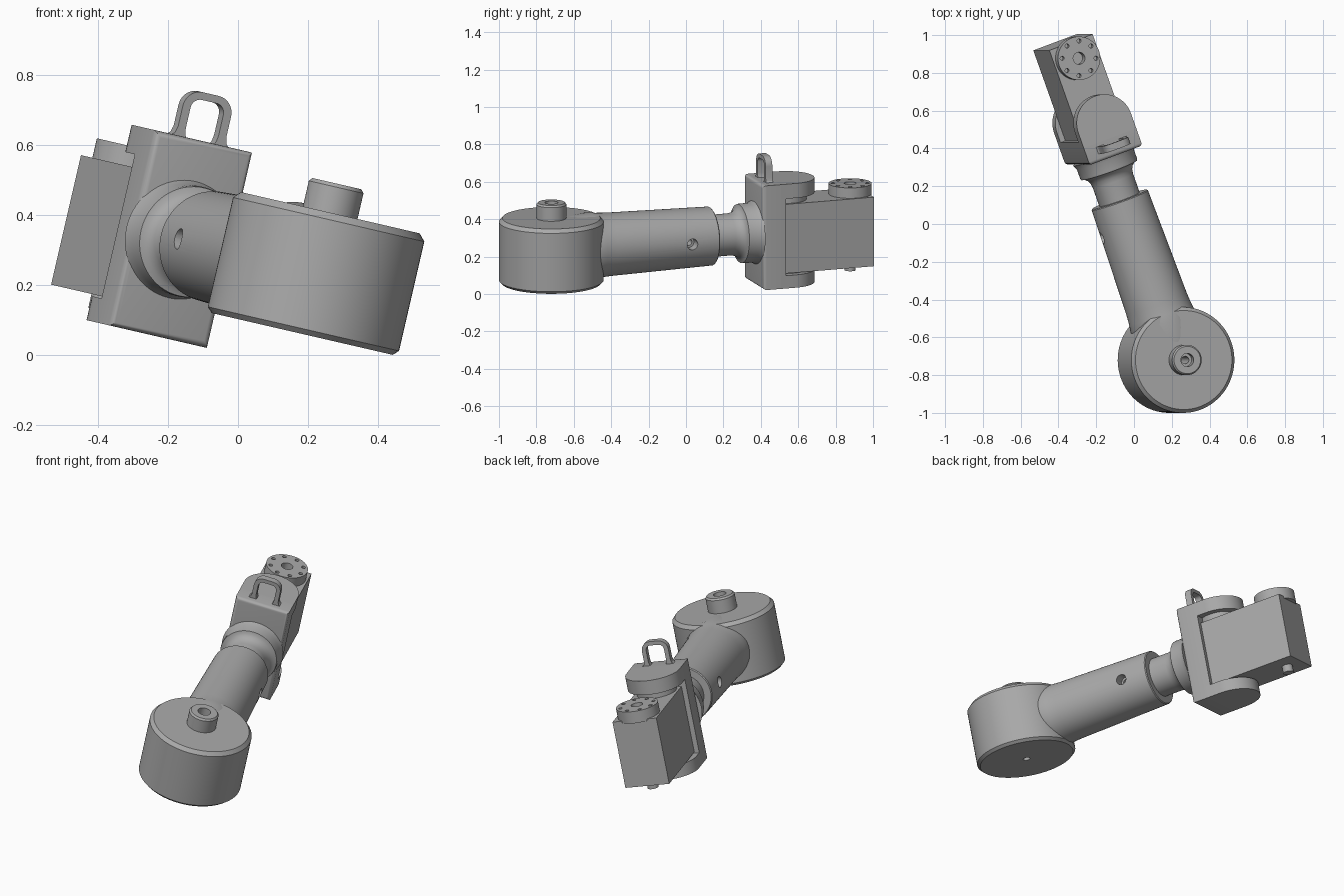
import bpy, bmesh
from math import cos, sin, pi, radians
from mathutils import Matrix, Vector

cube = bpy.data.objects.get("Cube")
if cube:
    bpy.data.objects.remove(cube, do_unlink=True)

grey = bpy.data.materials.new("plain grey")
grey.use_nodes = True
COLOUR = (0.4, 0.4, 0.4, 1)
grey.diffuse_color = COLOUR
grey.node_tree.nodes["Principled BSDF"].inputs["Base Color"].default_value = COLOUR

# Arm frame: X across the arm, Y along it, Z along the joint axes
FRAME = (Matrix.Rotation(radians(13), 4, 'Y') @ Matrix.Translation((0.165, -0.72, 0))
         @ Matrix.Rotation(radians(20), 4, 'Z'))
MID = 0.285     # height of the arm axis
TOP = 0.572     # top of the fork
ELBOW = 1.335   # fork pivot distance
FLANGE = 1.7    # tool flange distance
TO_Y = Matrix.Rotation(-pi / 2, 4, 'X')
TO_X = Matrix.Rotation(pi / 2, 4, 'Y')


def finish(name, bm):
    bmesh.ops.recalc_face_normals(bm, faces=bm.faces[:])
    mesh = bpy.data.meshes.new(name)
    bm.to_mesh(mesh)
    bm.free()
    mesh.materials.append(grey)
    ob = bpy.data.objects.new(name, mesh)
    bpy.context.collection.objects.link(ob)
    ob.matrix_world = FRAME
    return ob


def lathe(name, profile, place=Matrix(), steps=64, closed=False):
    """Turn (radius, height) points about Z; an open profile gets end caps."""
    bm = bmesh.new()
    rings = [[bm.verts.new(place @ Vector((r * cos(2 * pi * i / steps), r * sin(2 * pi * i / steps), h)))
              for i in range(steps)] for r, h in profile]
    pairs = list(zip(rings, rings[1:]))
    if closed:
        pairs.append((rings[-1], rings[0]))
    else:
        bm.faces.new(rings[0])
        bm.faces.new(rings[-1])
    for a, b in pairs:
        for i in range(steps):
            j = (i + 1) % steps
            bm.faces.new((a[i], a[j], b[j], b[i]))
    return finish(name, bm)


def extrude(name, points, vector):
    bm = bmesh.new()
    face = bm.faces.new([bm.verts.new(p) for p in points])
    out = bmesh.ops.extrude_face_region(bm, geom=[face])
    bmesh.ops.translate(bm, vec=vector, verts=[v for v in out["geom"] if isinstance(v, bmesh.types.BMVert)])
    return finish(name, bm)


def block(name, lo, hi, near_bevel=0):
    lo, hi = Vector(lo), Vector(hi)
    bm = bmesh.new()
    bmesh.ops.create_cube(bm, size=1, matrix=Matrix.Translation((lo + hi) / 2) @ Matrix.Diagonal((*(hi - lo), 1)))
    if near_bevel:
        edges = [e for e in bm.edges if all(v.co.y < lo.y + 0.001 for v in e.verts)]
        bmesh.ops.bevel(bm, geom=edges, offset=near_bevel, segments=4, profile=0.5, affect='EDGES')
    return finish(name, bm)


def arc(cx, cy, r, start, end, steps):
    angles = [radians(start + (end - start) * i / steps) for i in range(steps + 1)]
    return [(cx + r * cos(a), cy + r * sin(a)) for a in angles]


def cut(ob, cutters):
    for c in cutters:
        mod = ob.modifiers.new("cut", 'BOOLEAN')
        mod.object = c
        mod.solver = 'EXACT'
    bpy.context.view_layer.update()
    graph = bpy.context.evaluated_depsgraph_get()
    mesh = bpy.data.meshes.new_from_object(ob.evaluated_get(graph))
    ob.modifiers.clear()
    ob.data = mesh
    for c in cutters:
        bpy.data.objects.remove(c, do_unlink=True)


# Shoulder drum with its bored hub
drum = lathe("shoulder_drum", [
    (0.02, 0.1), (0.265, 0.1), (0.28, 0.115), (0.28, 0.435), (0.262, 0.455), (0.08, 0.455),
    (0.08, 0.53), (0.072, 0.54), (0.035, 0.54), (0.035, 0.49), (0.02, 0.49)], steps=96, closed=True)

# Tapered upper arm with a stepped cross hole
along = Matrix.Translation((0, 0, MID)) @ TO_Y
arm = lathe("upper_arm", [(0.17, 0.1), (0.18, 0.22), (0.174, 0.26), (0.17, 0.32),
                          (0.158, 0.9), (0.153, 0.905)], along, 96)
across = Matrix.Translation((0, 0.745, MID)) @ TO_X
cut(arm, [lathe("hole_cutter", [(0.03, -0.3), (0.03, -0.1), (0.018, -0.1), (0.018, 0.1),
                                (0.03, 0.1), (0.03, 0.3)], across, 32)])

# Wrist neck flaring into a collar
flare = [(0.158 - 0.045 * cos(a), 1.01 + 0.06 * sin(a)) for a in (0, 0.4, 0.8, 1.2, pi / 2)]
neck = lathe("wrist_neck", [(0.113, 0.85)] + flare + [(0.16, 1.08), (0.16, 1.13), (0.172, 1.156)], along)

# Fork: back wall and two rounded cheeks
wall = block("fork_wall", (-0.152, 1.152, 0), (0.152, 1.28, TOP), 0.018)
cheek = [(-0.152, 1.25), (0.152, 1.25)] + arc(0, ELBOW, 0.152, 0, 180, 32)
for name, base, thick in (("upper_cheek", TOP - 0.08, 0.08), ("lower_cheek", 0, 0.07)):
    extrude(name, [(x, y, base) for x, y in cheek], (0, 0, thick))
lathe("elbow_pivot", [(0.11, 0.05), (0.11, 0.52)], Matrix.Translation((0, ELBOW, 0)))

# Lifting handle, a rounded loop with flared feet
foot, leg, peak = TOP - 0.005, 0.075, 0.708
outer = ([(leg + 0.018, foot), (leg + 0.005, foot + 0.012), (leg, foot + 0.03)]
         + arc(leg - 0.05, peak - 0.05, 0.05, 0, 90, 8))
inner = ([(leg - 0.034, foot), (leg - 0.027, foot + 0.012), (leg - 0.024, foot + 0.03)]
         + arc(leg - 0.052, peak - 0.05, 0.028, 0, 90, 8))
mirror = lambda pts: [(-x, z) for x, z in reversed(pts)]
loop = outer + mirror(outer) + list(reversed(mirror(inner))) + list(reversed(inner))
extrude("lifting_handle", [(x, 1.192, z) for x, z in loop], (0, 0.038, 0))

# Forearm box, lower pin and tool flange with a bolt circle
block("forearm", (-0.125, 1.28, 0.076), (0.125, 1.79, 0.455))
lathe("lower_pin", [(0.03, 0.035), (0.03, 0.09)], Matrix.Translation((0, FLANGE, 0)), 32)
flange = lathe("tool_flange", [(0.032, 0.445), (0.115, 0.445), (0.115, 0.512), (0.032, 0.512)],
               Matrix.Translation((0, FLANGE, 0)), closed=True)
cut(flange, [lathe("bolt_cutter", [(0.011, 0.48), (0.011, 0.55)],
                   Matrix.Translation((x, y, 0)), 16) for x, y in arc(0, FLANGE, 0.092, 25, 340, 7)])

# Smooth shading with crisp edges
for ob in bpy.context.scene.objects:
    ob.select_set(ob.type == 'MESH')
bpy.context.view_layer.objects.active = drum
bpy.ops.object.shade_smooth_by_angle(angle=radians(30))
